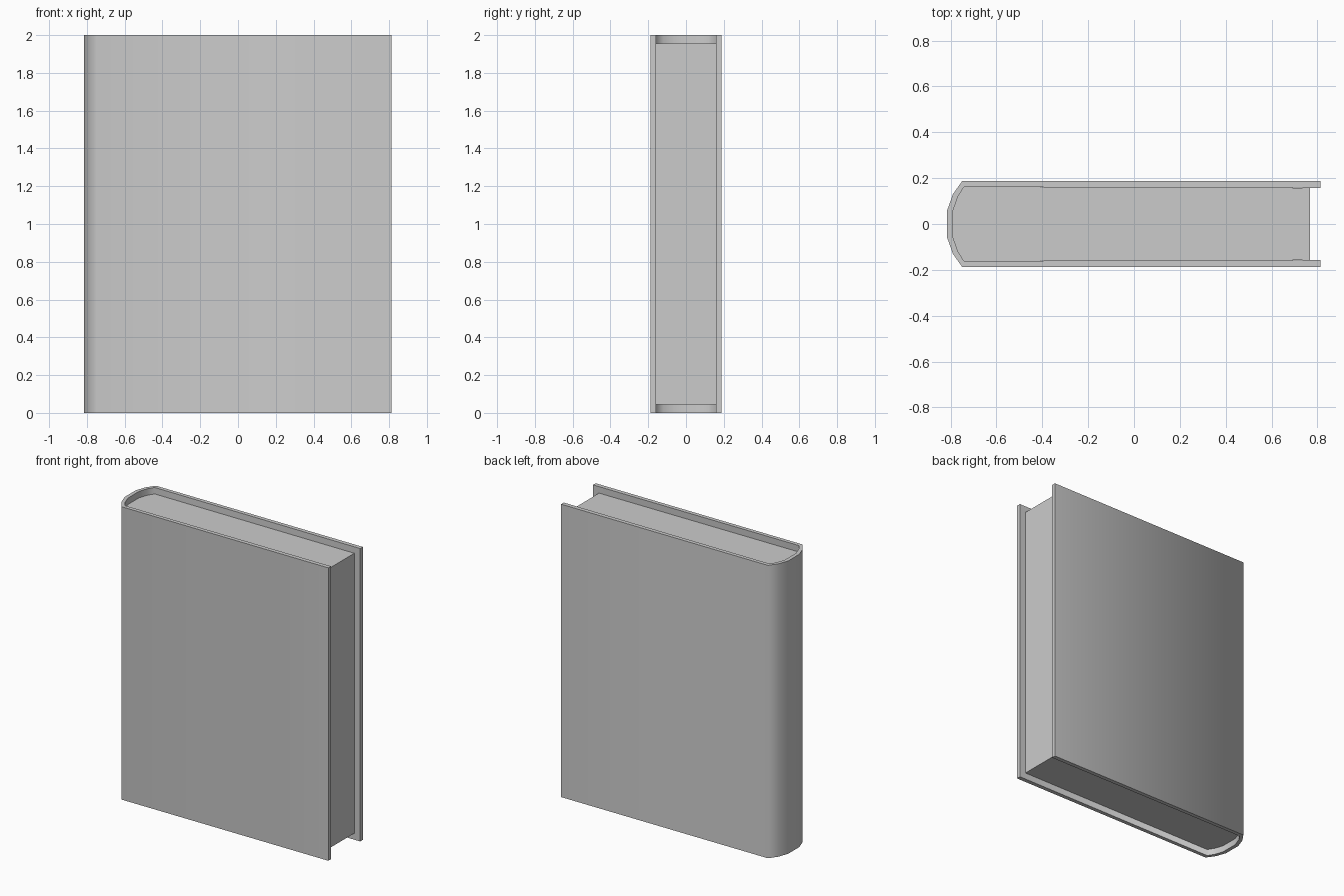
import bpy
import bmesh
from math import radians

if "Cube" in bpy.data.objects:
    bpy.data.objects.remove(bpy.data.objects["Cube"])

# Half profiles in plan (x, y), from the fore edge round to the middle of the spine
OUTER = [(0.813, 0.187), (-0.75, 0.187), (-0.79, 0.130), (-0.815, 0.060)]
INNER = [(0.813, 0.158), (-0.742, 0.161), (-0.768, 0.120), (-0.789, 0.060)]
PAGES = [(0.768, 0.158)] + INNER[1:]


def full(half):
    """Mirror a half profile across y = 0."""
    return half + [(x, -y) for x, y in reversed(half)]


def finish(name, bm):
    bmesh.ops.recalc_face_normals(bm, faces=bm.faces)
    mesh = bpy.data.meshes.new(name)
    bm.to_mesh(mesh)
    bm.free()
    obj = bpy.data.objects.new(name, mesh)
    bpy.context.collection.objects.link(obj)
    bpy.ops.object.select_all(action='DESELECT')
    obj.select_set(True)
    bpy.context.view_layer.objects.active = obj
    bpy.ops.object.shade_smooth_by_angle(angle=radians(60))
    return obj


def extrude_up(bm, faces, height):
    geom = bmesh.ops.extrude_face_region(bm, geom=faces, use_keep_orig=True)["geom"]
    verts = [g for g in geom if isinstance(g, bmesh.types.BMVert)]
    bmesh.ops.translate(bm, verts=verts, vec=(0, 0, height))


# Cover: two boards and a rounded spine as one bent strip
bm = bmesh.new()
outer = [bm.verts.new((x, y, 0)) for x, y in full(OUTER)]
inner = [bm.verts.new((x, y, 0)) for x, y in full(INNER)]
strip = [bm.faces.new((outer[i], outer[i + 1], inner[i + 1], inner[i]))
         for i in range(len(outer) - 1)]
extrude_up(bm, strip, 2.0)
finish("cover", bm)

# Page block: fills the cover, set back at head, tail and fore edge
bm = bmesh.new()
base = bm.faces.new([bm.verts.new((x, y, 0.044)) for x, y in full(PAGES)])
extrude_up(bm, [base], 1.912)
finish("page_block", bm)
